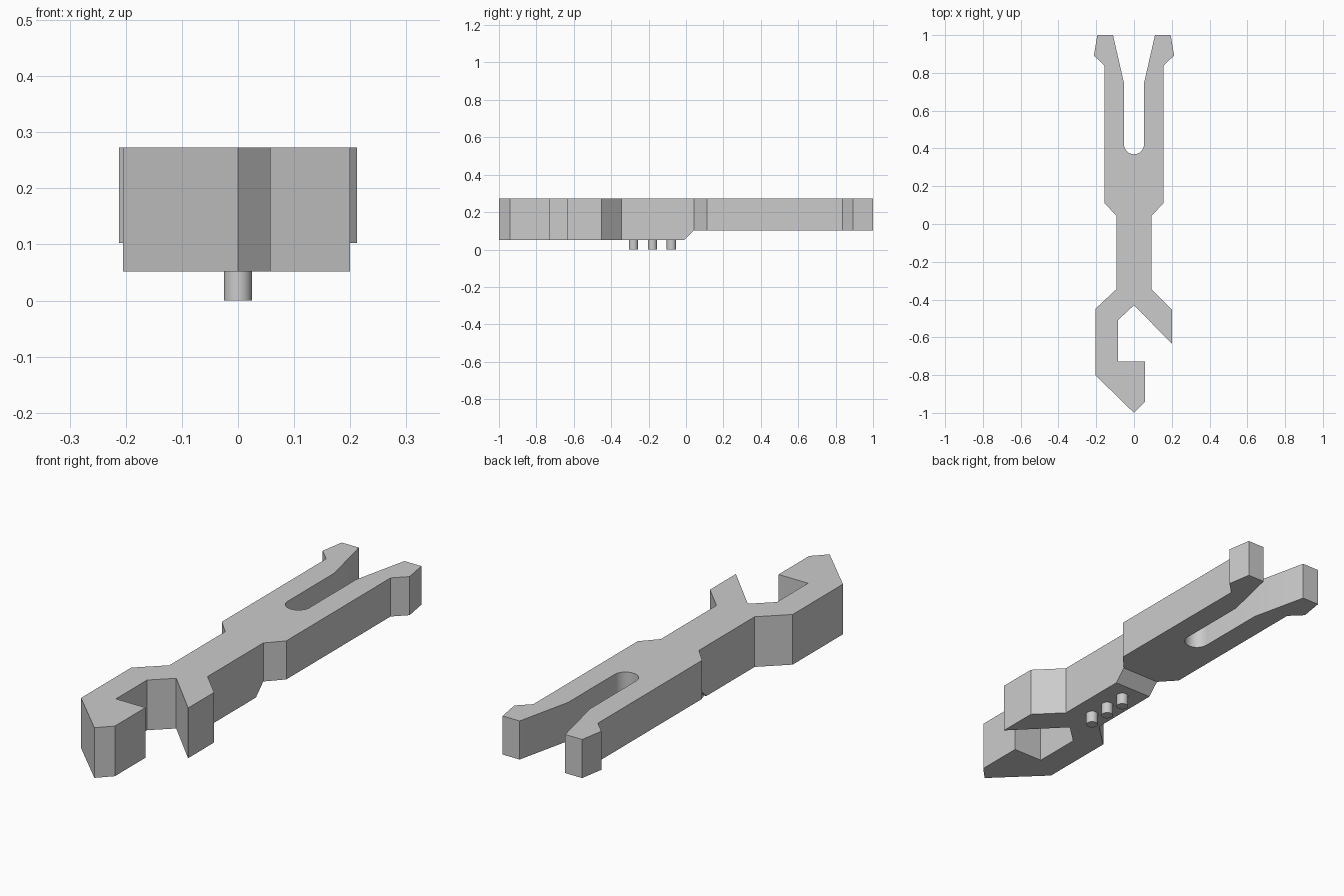
import bpy, bmesh, math

if "Cube" in bpy.data.objects:
    bpy.data.objects.remove(bpy.data.objects["Cube"])

TOP, LOW, HIGH = 0.273, 0.052, 0.103   # top face, thick underside, thin underside
STEP_A, STEP_B = -0.008, 0.043         # start and end of the underside slope

grey = bpy.data.materials.new("plain grey")
grey.use_nodes = True
colour = (0.6, 0.6, 0.6, 1)
grey.diffuse_color = colour
grey.node_tree.nodes["Principled BSDF"].inputs["Base Color"].default_value = colour


def finish(obj):
    obj.data.materials.append(grey)
    bpy.ops.object.select_all(action='DESELECT')
    obj.select_set(True)
    bpy.context.view_layer.objects.active = obj
    bpy.ops.object.shade_smooth_by_angle(angle=math.radians(30))


# Outline: hook and jaw at the front, then one prong mirrored round the slot
hook = [(-0.205, -0.45), (-0.205, -0.80), (0, -1), (0.058, -0.94), (0.058, -0.727),
        (-0.086, -0.727), (-0.086, -0.51), (0, -0.43), (0.2, -0.633), (0.2, -0.452)]
prong = [(0.093, -0.345), (0.093, STEP_B), (0.157, 0.112), (0.157, 0.838),
         (0.212, 0.892), (0.194, 1), (0.111, 1), (0.053, 0.745)]
radius, steps = 0.053, 16
slot = [(radius * math.cos(math.pi * i / steps),
         0.422 - radius * math.sin(math.pi * i / steps)) for i in range(steps + 1)]
outline = hook + prong + slot + [(-x, y) for x, y in reversed(prong)]

# Extruded body
bm = bmesh.new()
face = bm.faces.new([bm.verts.new((x, y, LOW)) for x, y in outline])
up = bmesh.ops.extrude_face_region(bm, geom=[face], use_keep_orig=True)
for v in up["geom"]:
    if isinstance(v, bmesh.types.BMVert):
        v.co.z = TOP

# Sloped step on the underside
for y in (STEP_A, STEP_B):
    bmesh.ops.bisect_plane(bm, geom=bm.verts[:] + bm.edges[:] + bm.faces[:], dist=1e-4,
                           plane_co=(0, y, 0), plane_no=(0, 1, 0))
for v in bm.verts:
    if v.co.z < TOP - 0.01 and v.co.y > STEP_B - 0.001:
        v.co.z = HIGH
bmesh.ops.recalc_face_normals(bm, faces=bm.faces)
mesh = bpy.data.meshes.new("tool_body")
bm.to_mesh(mesh)
bm.free()
body = bpy.data.objects.new("tool_body", mesh)
bpy.context.collection.objects.link(body)
finish(body)

# Three short pegs underneath
for i in range(3):
    bpy.ops.mesh.primitive_cylinder_add(vertices=32, radius=0.025, depth=0.06,
                                        location=(0, -0.281 + 0.1015 * i, 0.03))
    peg = bpy.context.object
    peg.name = f"peg_{i + 1}"
    finish(peg)
